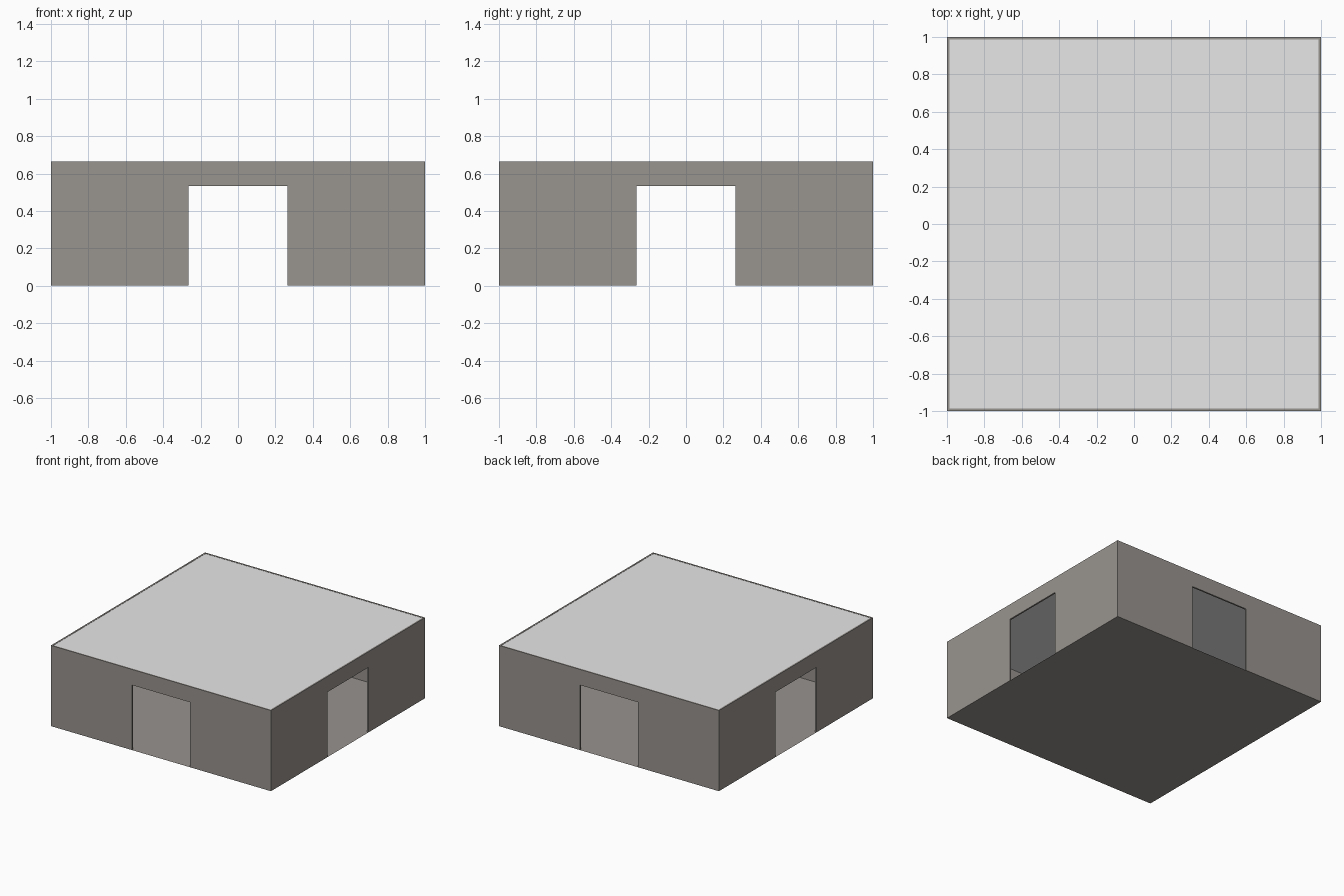
import bpy, bmesh, math

if "Cube" in bpy.data.objects:
    bpy.data.objects.remove(bpy.data.objects["Cube"])

H = 0.663      # wall height
T = 0.013      # wall thickness
DW, DH = 0.264, 0.534  # doorway half width and height


def material(name, rgb):
    m = bpy.data.materials.new(name)
    m.diffuse_color = (*rgb, 1)
    m.use_nodes = True
    m.node_tree.nodes["Principled BSDF"].inputs["Base Color"].default_value = m.diffuse_color
    return m


stone = material("warm_grey_stone", (0.314, 0.292, 0.272))
pale = material("pale_grey_roof", (0.8, 0.8, 0.8))


def add_object(name, bm, mat):
    me = bpy.data.meshes.new(name)
    bm.to_mesh(me)
    bm.free()
    me.materials.append(mat)
    ob = bpy.data.objects.new(name, me)
    bpy.context.collection.objects.link(ob)
    return ob


# Wall with a doorway, mitred at the corners and open underneath
def wall(name, turn):
    bm = bmesh.new()

    def outline(end, y):
        pts = [(-end, 0), (-DW, 0), (-DW, DH), (DW, DH),
               (DW, 0), (end, 0), (end, H), (-end, H)]
        return [bm.verts.new((x, y, z)) for x, z in pts]

    outer, inner = outline(1, -1), outline(1 - T, -1 + T)
    bm.faces.new(outer)
    bm.faces.new(inner[::-1])
    for i in (1, 2, 3, 6):  # jambs, lintel underside, wall top
        bm.faces.new((outer[i + 1], outer[i], inner[i], inner[i + 1]))
    ob = add_object(name, bm, stone)
    ob.rotation_euler.z = turn * math.pi / 2


for turn, side in enumerate(("front", "right", "back", "left")):
    wall(side + "_wall", turn)

# Floor sheet on the ground
bm = bmesh.new()
bmesh.ops.create_grid(bm, x_segments=1, y_segments=1, size=1)
add_object("floor", bm, stone)

# Roof panel set between the walls
bm = bmesh.new()
bmesh.ops.create_cube(bm, size=1)
bmesh.ops.scale(bm, vec=(2 - 2 * T, 2 - 2 * T, 0.01), verts=bm.verts)
bmesh.ops.translate(bm, vec=(0, 0, H - 0.007), verts=bm.verts)
add_object("roof", bm, pale)
